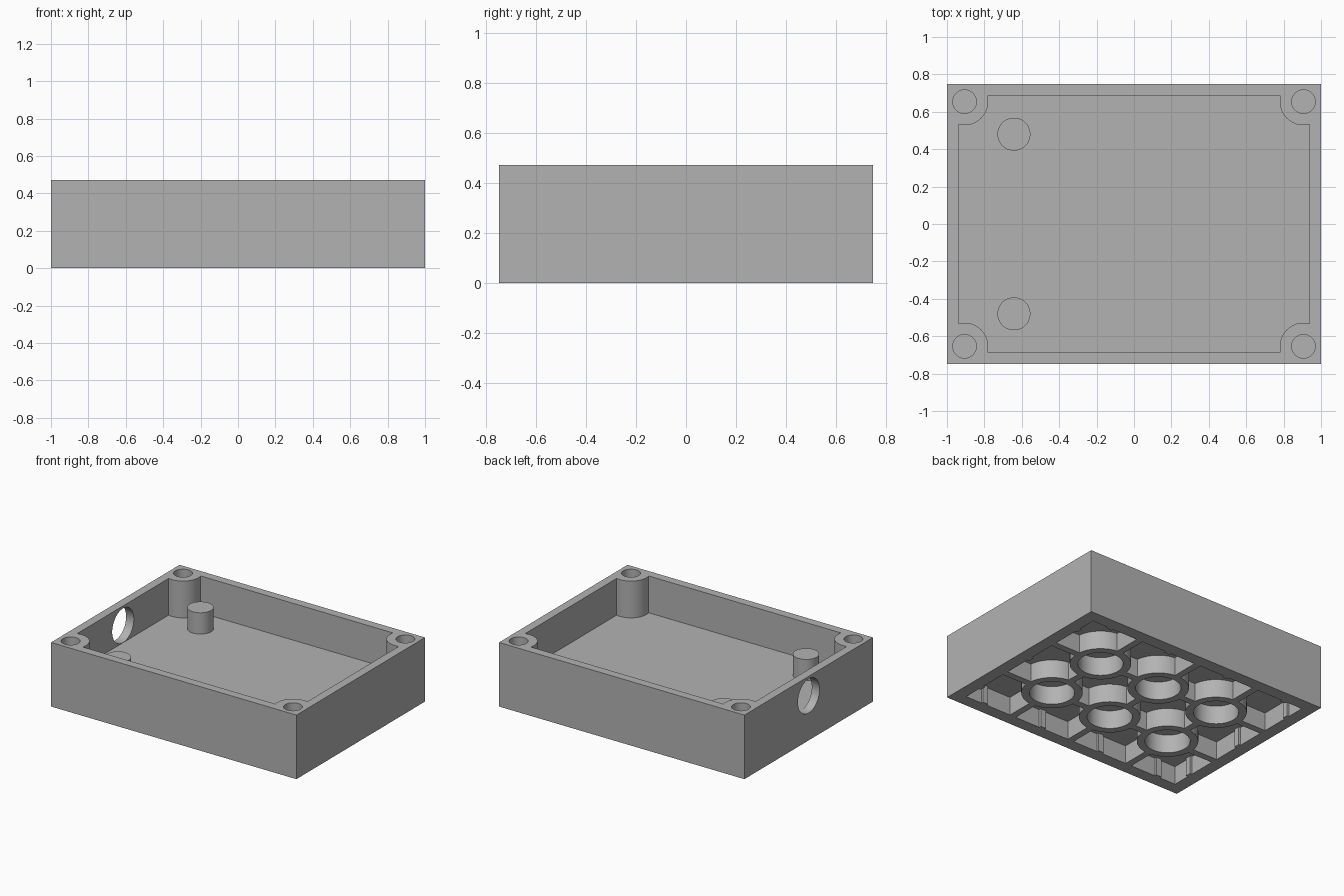
import bpy, bmesh, math
from mathutils import Matrix, Vector

if "Cube" in bpy.data.objects:
    bpy.data.objects.remove(bpy.data.objects["Cube"])

HX, HY, TOP = 1.0, 0.748, 0.472     # half length, half width, height
FLOOR, CEIL = 0.201, 0.135          # tray floor, underside ceiling
WALL, SKIRT = 0.063, 0.091          # upper and lower wall thickness
PITCH = 0.503

grey = bpy.data.materials.new("plain grey")
grey.use_nodes = True
grey.diffuse_color = (0.45, 0.45, 0.45, 1)
grey.node_tree.nodes["Principled BSDF"].inputs["Base Color"].default_value = (0.45, 0.45, 0.45, 1)


def finish(name, bm):
    mesh = bpy.data.meshes.new(name)
    bm.to_mesh(mesh)
    bm.free()
    mesh.materials.append(grey)
    ob = bpy.data.objects.new(name, mesh)
    bpy.context.collection.objects.link(ob)
    return ob


def add_box(bm, x0, x1, y0, y1, z0, z1):
    size = Matrix.Diagonal((x1 - x0, y1 - y0, z1 - z0, 1))
    mid = Matrix.Translation(((x0 + x1) / 2, (y0 + y1) / 2, (z0 + z1) / 2))
    bmesh.ops.create_cube(bm, size=1, matrix=mid @ size)


def box(name, hx, hy, z0, z1):
    bm = bmesh.new()
    add_box(bm, -hx, hx, -hy, hy, z0, z1)
    return finish(name, bm)


def cylinders(name, spots, r, z0, z1):
    bm = bmesh.new()
    for x, y in spots:
        bmesh.ops.create_cone(bm, cap_ends=True, segments=64, radius1=r, radius2=r,
                              depth=z1 - z0,
                              matrix=Matrix.Translation((x, y, (z0 + z1) / 2)))
    return finish(name, bm)


def subtract(ob, cutter):
    cutter.hide_render = True
    mod = ob.modifiers.new("cut", "BOOLEAN")
    mod.operation, mod.solver, mod.object = "DIFFERENCE", "EXACT", cutter
    bpy.context.view_layer.update()
    mesh = bpy.data.meshes.new_from_object(
        ob.evaluated_get(bpy.context.evaluated_depsgraph_get()))
    ob.modifiers.clear()
    ob.data = mesh
    bpy.data.objects.remove(cutter)


def smooth(ob):
    bpy.ops.object.select_all(action="DESELECT")
    ob.select_set(True)
    bpy.context.view_layer.objects.active = ob
    bpy.ops.object.shade_smooth_by_angle(angle=math.radians(30))


# Open tray, keeping a round screw boss in each corner
corners = [(sx * (HX - 0.094), sy * (HY - 0.094)) for sx in (-1, 1) for sy in (-1, 1)]
body = box("enclosure_body", HX, HY, 0, TOP)
cavity = box("tray_cutter", HX - WALL, HY - WALL, FLOOR, TOP + 0.1)
subtract(cavity, cylinders("boss_cutter", corners, 0.126, FLOOR - 0.1, TOP + 0.2))
subtract(body, cavity)
subtract(body, cylinders("screw_hole_cutter", corners, 0.063, FLOOR, TOP + 0.1))

# Hollow underside
subtract(body, box("underside_cutter", HX - SKIRT, HY - SKIRT, -0.1, CEIL))

# Round cable opening in the right-hand end wall
opening = cylinders("cable_hole_cutter", [(0, 0)], 0.126, -0.1, 0.1)
opening.data.transform(Matrix.Translation((-HX, 0, FLOOR + 0.127)) @ Matrix.Rotation(math.pi / 2, 4, "Y"))
subtract(body, opening)
smooth(body)

# Support posts standing on the tray floor
for side, y in (("front", -0.48), ("back", 0.48)):
    smooth(cylinders(side + "_support_post", [(-0.642, y)], 0.088, FLOOR - 0.02, 0.358))

# Hollow tubes under the floor
tube_x = [-PITCH, 0, PITCH]
tube_y = [-PITCH / 2, PITCH / 2]
spots = [(x, y) for x in tube_x for y in tube_y]
tubes = cylinders("underside_tubes", spots, 0.205, 0, CEIL + 0.01)
subtract(tubes, cylinders("tube_bore_cutter", spots, 0.151, -0.1, CEIL + 0.1))
smooth(tubes)


# Ribs linking the tubes to each other and to the skirt
def spans(centres, half):
    stops = [-half - 0.2 + 0.01] + centres + [half + 0.2 - 0.01]
    return [(a + 0.19, b - 0.19) for a, b in zip(stops, stops[1:])]


RIB = 0.025
bm = bmesh.new()
for y in tube_y:
    for a, b in spans(tube_x, HX - SKIRT):
        add_box(bm, a, b, y - RIB, y + RIB, 0, CEIL + 0.01)
for x in tube_x:
    for a, b in spans(tube_y, HY - SKIRT):
        add_box(bm, x - RIB, x + RIB, a, b, 0, CEIL + 0.01)
finish("underside_ribs", bm)

# Small grip ridges on the inside of the skirt
bm = bmesh.new()
for s in (-1, 1):
    wall_y, wall_x = s * (HY - SKIRT), s * (HX - SKIRT)
    for i in range(4):
        x = (i - 1.5) * PITCH
        add_box(bm, x - 0.022, x + 0.022, wall_y - 0.016, wall_y + 0.016, 0, CEIL + 0.01)
    for i in range(3):
        y = (i - 1) * PITCH
        add_box(bm, wall_x - 0.016, wall_x + 0.016, y - 0.022, y + 0.022, 0, CEIL + 0.01)
finish("skirt_ridges", bm)
